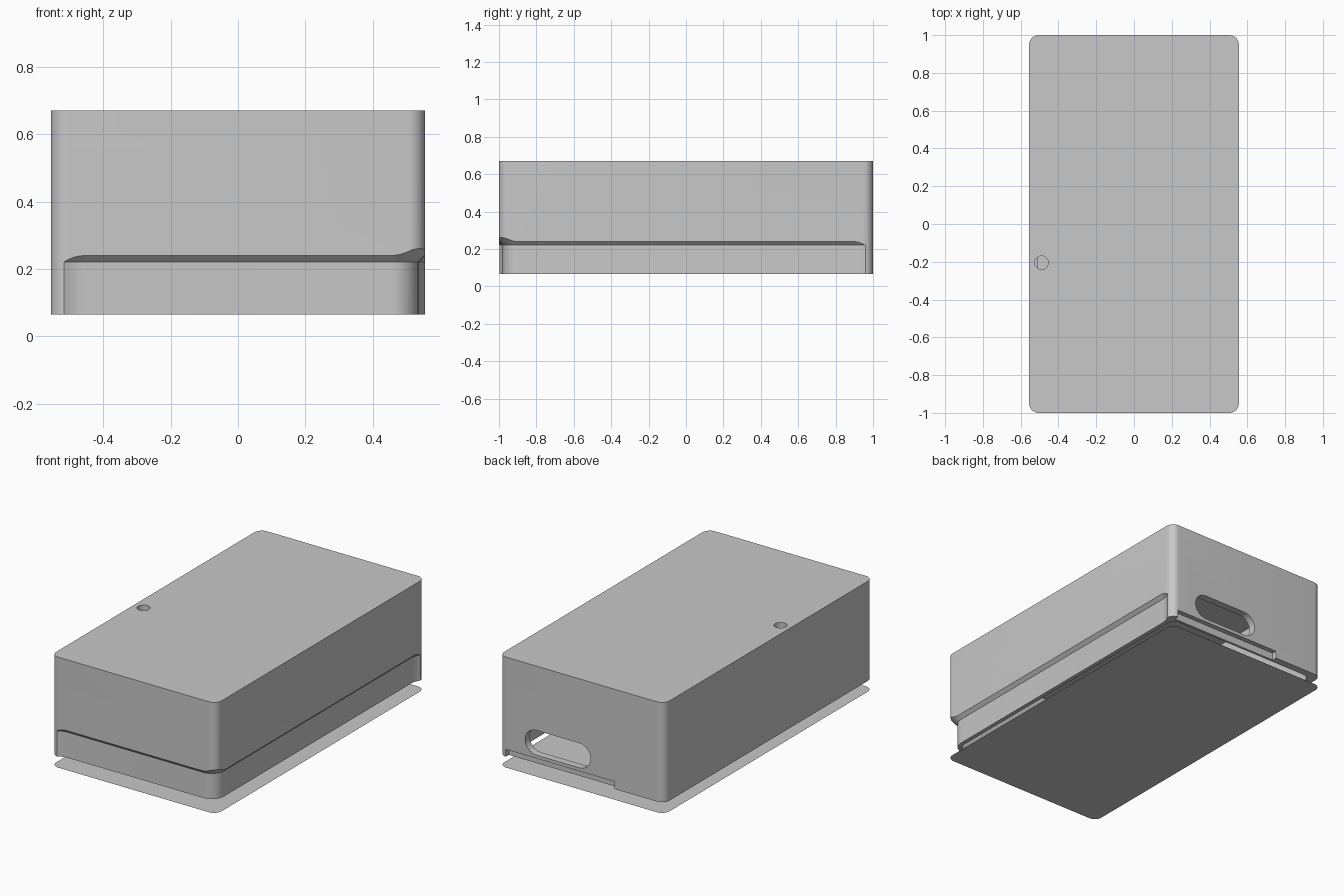
import bpy, bmesh
from math import sin, cos, pi, radians

if "Cube" in bpy.data.objects:
    bpy.data.objects.remove(bpy.data.objects["Cube"], do_unlink=True)

HX, HY = 0.555, 1.0            # half width and half length
BOTTOM, TOP = 0.065, 0.67      # height range of the shell
WALL, RADIUS = 0.045, 0.05

grey = bpy.data.materials.new("plain grey")
grey.use_nodes = True
grey.diffuse_color = (0.58, 0.58, 0.58, 1)
grey.node_tree.nodes["Principled BSDF"].inputs["Base Color"].default_value = (0.58, 0.58, 0.58, 1)


def arc(cx, cy, r, start, end, steps=10):
    return [(cx + r * cos(radians(start + (end - start) * i / steps)),
             cy + r * sin(radians(start + (end - start) * i / steps)))
            for i in range(steps + 1)]


def rounded_rect(hx, hy, r):
    pts = []
    for sx, sy, a in ((1, 1, 0), (-1, 1, 90), (-1, -1, 180), (1, -1, 270)):
        pts += arc(sx * (hx - r), sy * (hy - r), r, a, a + 90)
    return pts


def loft(name, rings):
    """Closed solid through rings of 3D points; a single ring gives a flat sheet."""
    bm = bmesh.new()
    loops = [[bm.verts.new(p) for p in ring] for ring in rings]
    bm.faces.new(loops[-1])
    if len(loops) > 1:
        bm.faces.new(loops[0][::-1])
    for low, high in zip(loops, loops[1:]):
        n = len(low)
        for i in range(n):
            j = (i + 1) % n
            bm.faces.new((low[i], low[j], high[j], high[i]))
    if len(loops) > 1:
        bmesh.ops.recalc_face_normals(bm, faces=bm.faces)
    mesh = bpy.data.meshes.new(name)
    bm.to_mesh(mesh)
    bm.free()
    mesh.materials.append(grey)
    ob = bpy.data.objects.new(name, mesh)
    bpy.context.collection.objects.link(ob)
    return ob


def prism(name, outline, z0, z1):
    return loft(name, [[(x, y, z) for x, y in outline] for z in (z0, z1)])


def select(ob):
    bpy.ops.object.select_all(action='DESELECT')
    ob.select_set(True)
    bpy.context.view_layer.objects.active = ob


def cut(ob, cutter):
    mod = ob.modifiers.new("cut", 'BOOLEAN')
    mod.operation, mod.solver, mod.object = 'DIFFERENCE', 'EXACT', cutter
    select(ob)
    bpy.ops.object.modifier_apply(modifier=mod.name)
    bpy.data.objects.remove(cutter, do_unlink=True)


# Shell: rounded box, hollow and open below
shell = prism("case_shell", rounded_rect(HX, HY, RADIUS), BOTTOM, TOP)
cut(shell, prism("cavity_cutter", rounded_rect(HX - WALL, HY - WALL, RADIUS),
                 -0.1, TOP - 0.04))


# Groove round the front and one side, with a sloped upper edge and tapered ends
def groove_outline(d):
    depth, r = 0.02, 0.08
    wx, wy = HX - depth, HY - depth
    front = [(-0.52, -HY - d), (-0.5, -HY + 0.01 - d), (-0.48, -wy - 0.003 - d), (-0.46, -wy - d)]
    side = [(wx + d, 0.9), (wx + 0.003 + d, 0.92), (HX - 0.01 + d, 0.94), (HX + d, 0.96)]
    corner = arc(wx - r, -wy + r, r + d, -90, 0)
    return front + corner + side + [(0.9, 0.96), (0.9, -1.4), (-0.52, -1.4)]


cut(shell, loft("groove_cutter", [[(x, y, z) for x, y in groove_outline(d)]
                                  for z, d in ((-0.1, 0), (0.22, 0), (0.3, 0.08))]))

# Shallow recess along the lower back edge
recess = [(-0.22, HY - 0.03), (0.51, HY - 0.03), (0.51, HY + 0.1), (-0.22, HY + 0.1)]
cut(shell, prism("recess_cutter", recess, -0.1, 0.11))

# Rounded slot through the back wall
r = 0.075
slot = arc(0.305, 0.205, r, -90, 90) + arc(0.015, 0.205, r, 90, 270)
cut(shell, loft("slot_cutter", [[(x, y, z) for x, z in slot] for y in (0.88, 1.1)]))

# Small round hole in the top
hole = arc(-0.49, -0.205, 0.036, 0, 360, 32)[:-1]
cut(shell, prism("hole_cutter", hole, 0.6, 0.8))

select(shell)
bpy.ops.object.shade_smooth_by_angle(angle=radians(30))

# Thin base sheet under the shell
loft("base_sheet", [[(x, y, 0) for x, y in rounded_rect(HX, HY, RADIUS)]])
